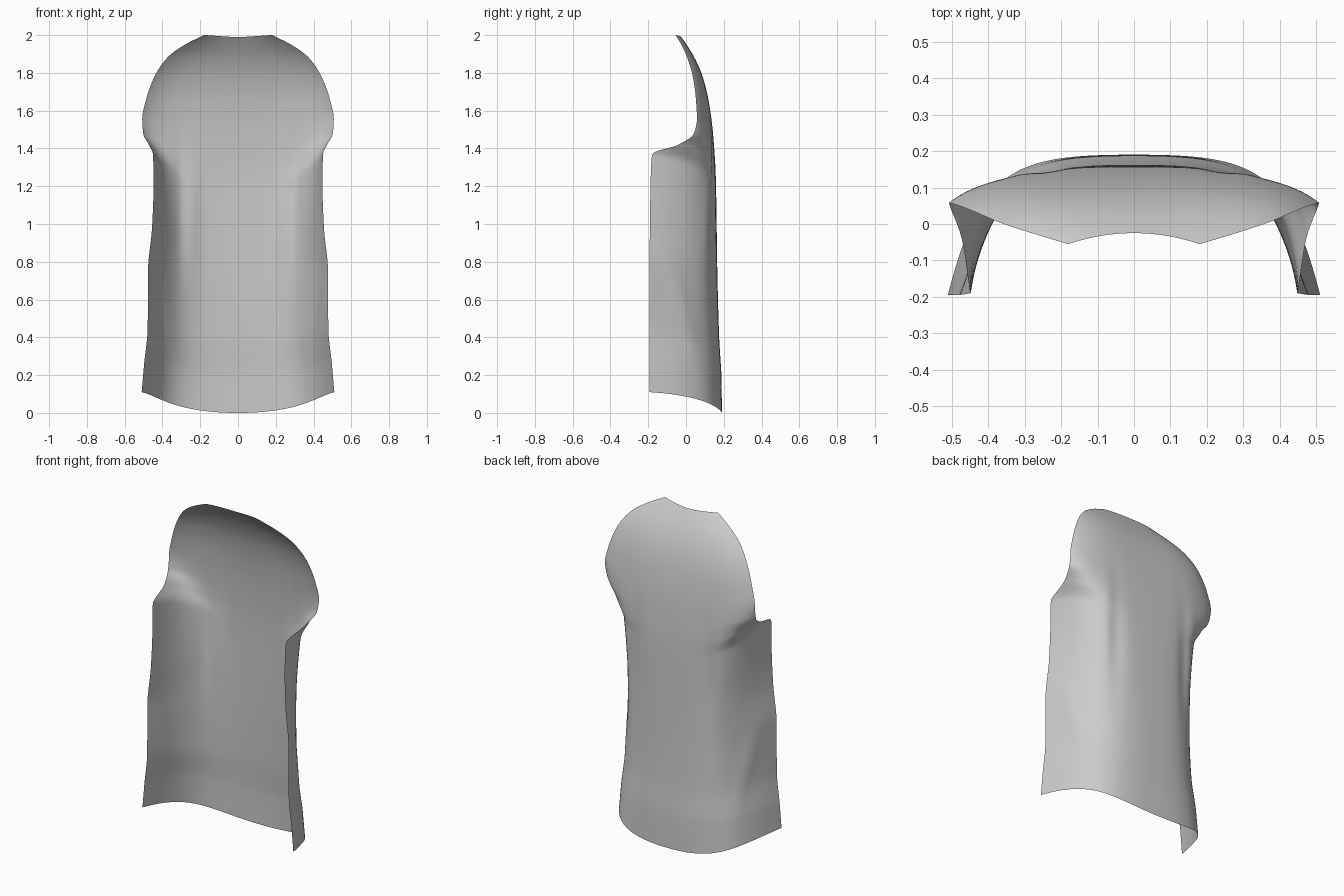
import bpy, bmesh, math
from mathutils import Vector

if "Cube" in bpy.data.objects:
    bpy.data.objects.remove(bpy.data.objects["Cube"])

# Half cross-sections from neck to hem (they sag around the armhole):
# centre y, centre z, handle x, handle2 x, handle2 y, edge x, edge y, edge z
ROWS = [
    (-.025, 1.990, .06, .12, -.035, .180, -.055, 2.000),
    (.006, 1.945, .10, .19, .000, .280, -.025, 1.950),
    (.045, 1.880, .14, .27, .045, .370, .005, 1.885),
    (.088, 1.780, .17, .34, .092, .440, .035, 1.785),
    (.120, 1.650, .20, .38, .122, .485, .052, 1.665),
    (.140, 1.510, .22, .42, .130, .507, .058, 1.560),
    (.150, 1.390, .24, .45, .135, .502, .042, 1.480),
    (.157, 1.270, .27, .45, .140, .472, -.040, 1.420),
    (.160, 1.150, .28, .43, .145, .450, -.180, 1.365),
    (.162, 1.020, .28, .40, .140, .447, -.188, 1.200),
    (.164, .860, .28, .37, .135, .455, -.191, .980),
    (.168, .650, .27, .36, .135, .477, -.194, .740),
    (.176, .390, .27, .38, .140, .478, -.194, .460),
    (.188, .180, .30, .41, .150, .497, -.194, .260),
    (.190, .000, .33, .42, .155, .510, -.194, .110),
]
NU, SUB = 40, 9


def tangent(a, b, c):
    """Monotone slope, so edges never overshoot."""
    d, e = b - a, c - b
    return 0 if d * e <= 0 else 2 * d * e / (d + e)


def row_at(i, t):
    n = len(ROWS) - 1
    out = []
    for k in range(8):
        p, q = ROWS[i][k], ROWS[i + 1][k]
        before = ROWS[i - 1][k] if i else 2 * p - q
        after = ROWS[i + 2][k] if i + 2 <= n else 2 * q - p
        m, w = tangent(before, p, q), tangent(p, q, after)
        out.append((2*t**3 - 3*t*t + 1) * p + (t**3 - 2*t*t + t) * m
                   + (3*t*t - 2*t**3) * q + (t**3 - t*t) * w)
    return out


def bump(x, centre, width):
    return math.exp(-((x - centre) / width) ** 2)


def point(row, u):
    yc, zc, ax, bx, by, xe, ye, ze = row
    ctrl = [Vector((0, yc, zc)), Vector((ax, yc, zc)),
            Vector((bx, by, zc + .8 * (ze - zc))), Vector((xe, ye, ze))]
    wts = [(1-u)**3, 3*u*(1-u)**2, 3*u*u*(1-u), u**3]
    p = sum((c * w for c, w in zip(ctrl, wts)), Vector())
    # soft hanging folds below the shoulder blades
    hang = bump(p.z, 1.05, .32)
    p.y += hang * (.007 * bump(p.x, .31, .035) - .008 * bump(p.x, .24, .04))
    # diagonal drag line across the side
    p.x += .008 * bump(p.z, .35 + 1.6 * (u - .65), .14) * bump(u, .78, .12)
    return p


# Garment back panel: half sheet, mirrored
rows = [row_at(i, s / SUB) for i in range(len(ROWS) - 1) for s in range(SUB)]
rows.append(list(ROWS[-1]))
bm = bmesh.new()
grid = [[bm.verts.new(point(r, j / NU)) for j in range(NU + 1)] for r in rows]
for a, b in zip(grid, grid[1:]):
    for j in range(NU):
        bm.faces.new((a[j], a[j + 1], b[j + 1], b[j])).smooth = True
bmesh.ops.recalc_face_normals(bm, faces=bm.faces)
if sum(f.normal.y for f in bm.faces) < 0:
    bmesh.ops.reverse_faces(bm, faces=bm.faces)
mesh = bpy.data.meshes.new("shirt_back_panel")
bm.to_mesh(mesh)
bm.free()
panel = bpy.data.objects.new("shirt_back_panel", mesh)
bpy.context.collection.objects.link(panel)
mirror = panel.modifiers.new("mirror", 'MIRROR')
mirror.use_clip = True
mirror.merge_threshold = .0005
